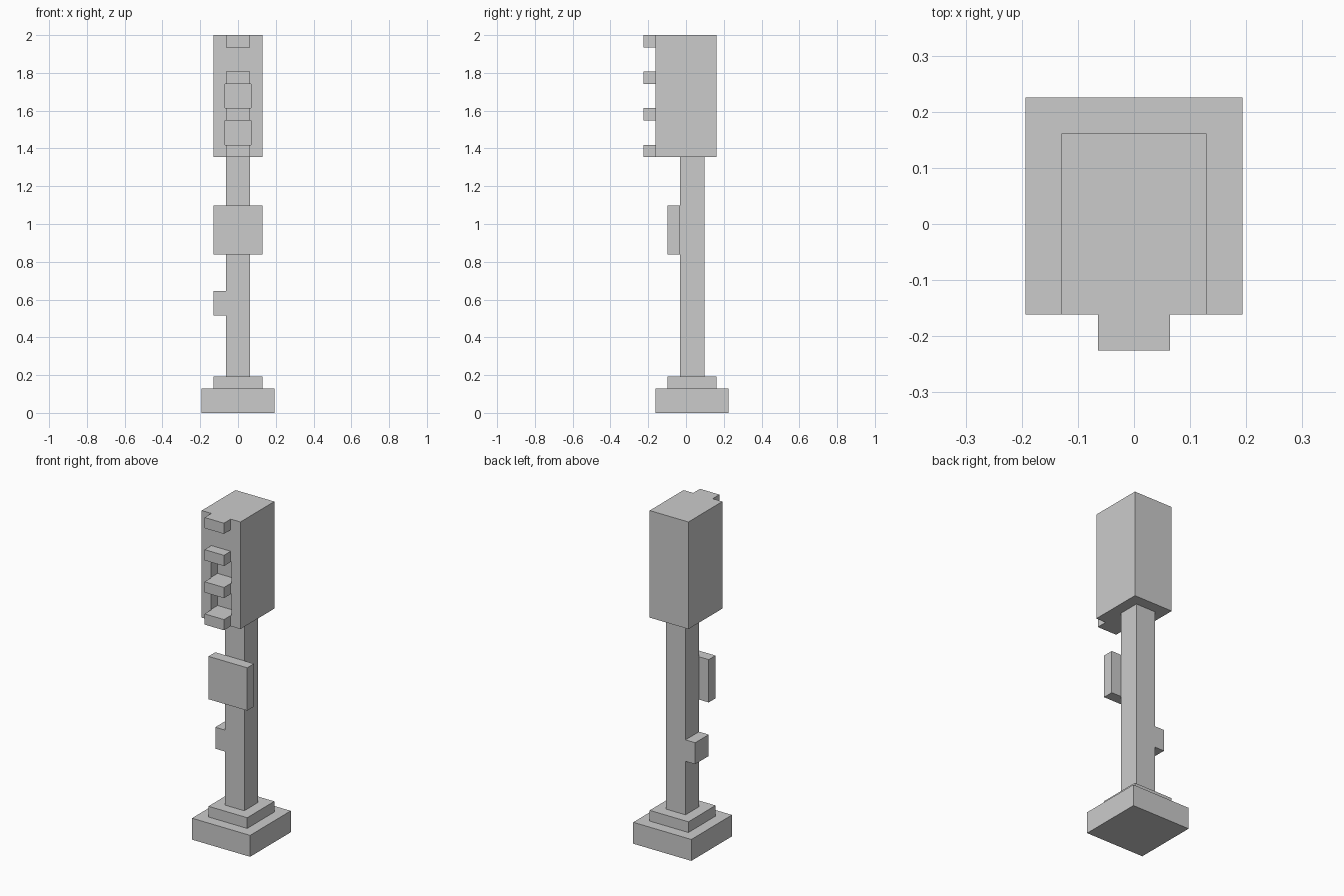
import bpy
import bmesh

if "Cube" in bpy.data.objects:
    bpy.data.objects.remove(bpy.data.objects["Cube"])

U = 2 / 31  # one block of the model's grid


def box(name, x, y, z):
    """Box from (min, max) ranges given in grid blocks."""
    bm = bmesh.new()
    bmesh.ops.create_cube(bm, size=1)
    for v in bm.verts:
        v.co = [U * (r[0] if c < 0 else r[1]) for c, r in zip(v.co, (x, y, z))]
    mesh = bpy.data.meshes.new(name)
    bm.to_mesh(mesh)
    bm.free()
    obj = bpy.data.objects.new(name, mesh)
    bpy.context.collection.objects.link(obj)
    return obj


# Stepped foot and pole
box("base", (-3, 3), (-2.5, 3.5), (0, 2))
box("base_step", (-2, 2), (-1.5, 2.5), (2, 3))
box("pole", (-1, 1), (-0.5, 1.5), (3, 21))

# Attachments on the pole
box("button_box", (-2, -1), (-0.5, 1.5), (8, 10))
box("sign_plate", (-2, 2), (-1.5, -0.5), (13, 17))

# Signal head with visors on its front
head = box("signal_head", (-2, 2), (-2.5, 2.5), (21, 31))
for i in range(4):
    z = 21 + 3 * i
    box(f"visor_{i + 1}", (-1, 1), (-3.5, -2.5), (z, z + 1))

# The two lower lamps are recessed between the visors
for i in range(2):
    z = 22 + 3 * i
    cutter = box(f"lamp_recess_cutter_{i + 1}", (-1.06, 1.06), (-3, -1.5), (z, z + 2))
    cutter.hide_render = True
    cutter.hide_viewport = True
    cut = head.modifiers.new(f"lamp_recess_{i + 1}", 'BOOLEAN')
    cut.operation = 'DIFFERENCE'
    cut.solver = 'EXACT'
    cut.object = cutter
